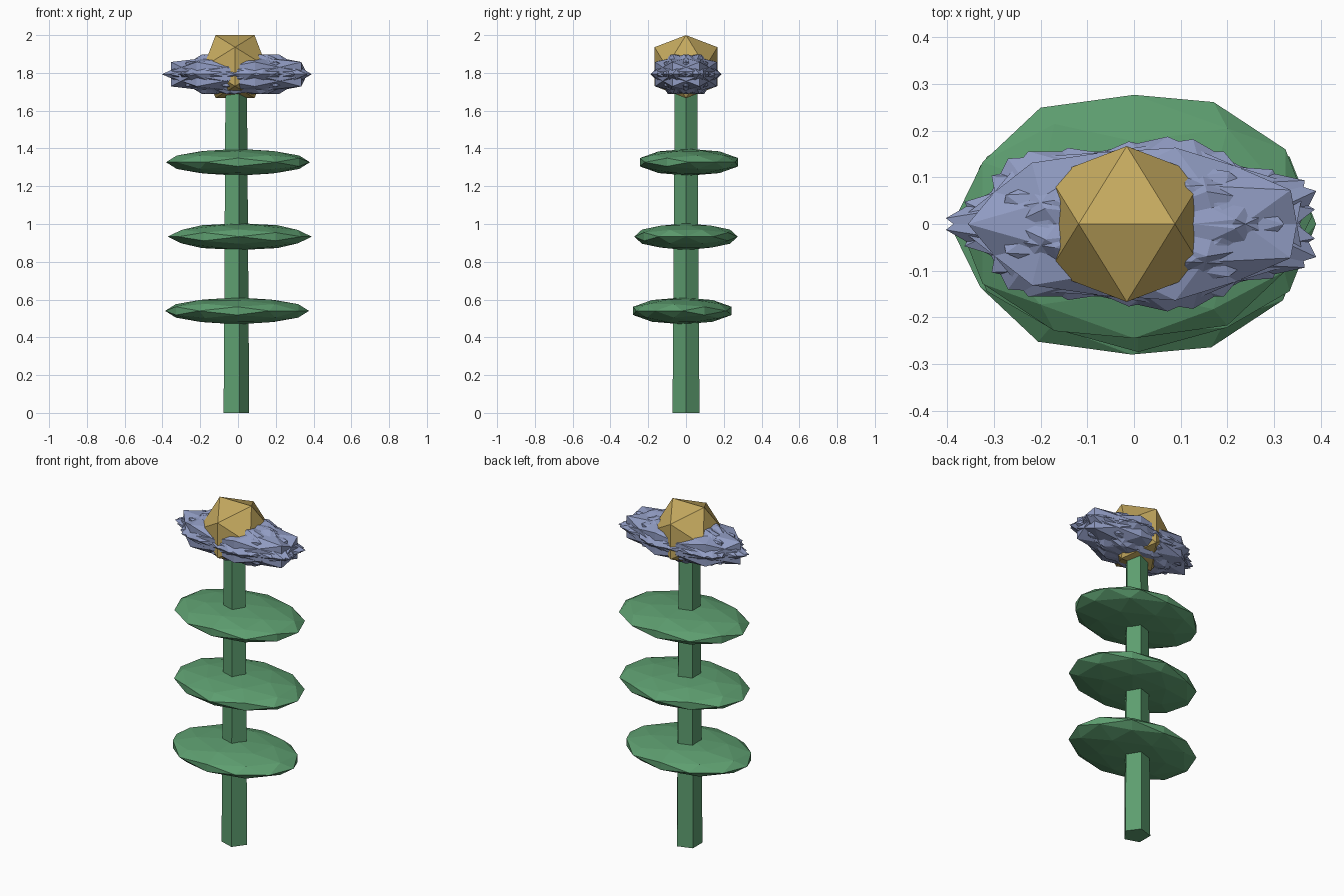
import bpy, bmesh, math
from mathutils import Matrix, Vector

if "Cube" in bpy.data.objects:
    bpy.data.objects.remove(bpy.data.objects["Cube"])

CX = -0.0155  # stem axis, offset so the whole plant is centred


def material(name, rgb):
    m = bpy.data.materials.new(name)
    m.diffuse_color = (*rgb, 1)
    m.use_nodes = True
    m.node_tree.nodes["Principled BSDF"].inputs["Base Color"].default_value = m.diffuse_color
    return m


green = material("leaf_green", (0.11, 0.34, 0.16))
violet = material("petal_violet", (0.28, 0.33, 0.54))
gold = material("centre_gold", (0.56, 0.40, 0.115))


def finish(name, bm, mat):
    bmesh.ops.recalc_face_normals(bm, faces=bm.faces)
    mesh = bpy.data.meshes.new(name)
    bm.to_mesh(mesh)
    bm.free()
    mesh.materials.append(mat)
    obj = bpy.data.objects.new(name, mesh)
    bpy.context.collection.objects.link(obj)
    return obj


def ico(name, mat, centre, radii, turn=0, rounded=False):
    """Icosahedron with its top edge along x, turned about z, then stretched.
    rounded adds the edge midpoints, pushed out to the sphere."""
    phi = (1 + 5 ** 0.5) / 2
    pts = [Vector(p).normalized() for s in (1, -1) for t in (phi, -phi)
           for p in ((s, 0, t), (0, t, s), (t, s, 0))]
    if rounded:
        pts += [(a + b).normalized() for i, a in enumerate(pts)
                for b in pts[:i] if (a - b).length < 1.1]
    bm = bmesh.new()
    for p in pts:
        bm.verts.new(p)
    bmesh.ops.convex_hull(bm, input=bm.verts)
    bm.transform(Matrix.Translation(centre) @ Matrix.Diagonal((*radii, 1))
                 @ Matrix.Rotation(turn, 4, 'Z'))
    return finish(name, bm, mat)


# Tapered five-sided stem with one corner towards +x
bm = bmesh.new()
bmesh.ops.create_cone(bm, cap_ends=True, segments=5, radius1=0.075,
                      radius2=0.063, depth=1.72)
first = min((math.atan2(v.co.y, v.co.x) for v in bm.verts), key=abs)
bm.transform(Matrix.Translation((CX, 0, 0.86)) @ Matrix.Rotation(-first, 4, 'Z'))
finish("stem", bm, green)

# Three flattened leaf discs
leaves = ((-0.005, -0.019, 0.54, -31.7), (0.009, 0, 0.933, 0), (0, 0.016, 1.327, 31.7))
for i, (x, y, z, turn) in enumerate(leaves):
    ico(f"leaf_{i + 1}", green, (x, y, z), (0.381, 0.274, 0.071),
        math.radians(turn), rounded=True)

# Ring of overlapping stretched petals
N = 7
for k in range(N):
    t = math.pi + 2 * math.pi * k / N
    ico(f"petal_{k + 1}", violet,
        (0.008 + 0.025 * math.cos(t), 0.012 * math.sin(t), 1.793),
        (0.398, 0.183, 0.123), t + math.pi / 2)

# Faceted flower centre
ico("flower_centre", gold, (CX, 0, 1.833), (0.196, 0.196, 0.196))
